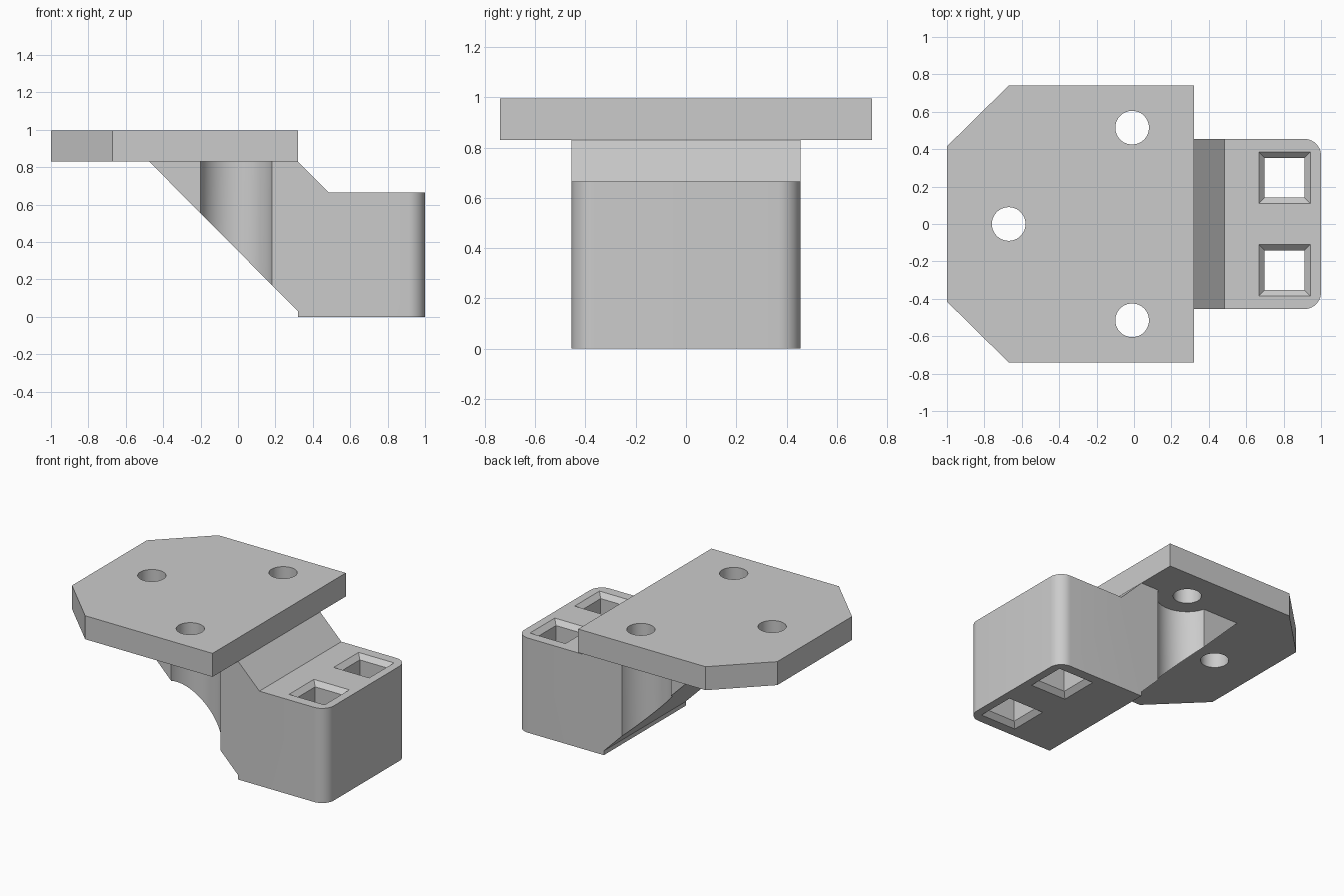
import bpy, bmesh
from math import cos, sin, pi, radians

cube = bpy.data.objects.get("Cube")
if cube:
    bpy.data.objects.remove(cube, do_unlink=True)

grey = bpy.data.materials.new("plain grey")
grey.use_nodes = True
colour = (0.6, 0.6, 0.6, 1)
grey.diffuse_color = colour
grey.node_tree.nodes["Principled BSDF"].inputs["Base Color"].default_value = colour


def loft(name, rings, round_at=None):
    """Closed solid through matching rings of points; optionally rounds the
    upright edges lying at x = round_at."""
    bm = bmesh.new()
    loops = [[bm.verts.new(p) for p in ring] for ring in rings]
    n = len(loops[0])
    for a, b in zip(loops, loops[1:]):
        for i in range(n):
            j = (i + 1) % n
            bm.faces.new((a[i], a[j], b[j], b[i]))
    bm.faces.new(loops[0])
    bm.faces.new(loops[-1])
    bmesh.ops.recalc_face_normals(bm, faces=bm.faces)
    if round_at is not None:
        edges = [e for e in bm.edges
                 if all(abs(v.co.x - round_at) < 1e-4 for v in e.verts)
                 and abs(e.verts[0].co.z - e.verts[1].co.z) > 0.1]
        bmesh.ops.bevel(bm, geom=edges, offset=0.09, segments=10,
                        profile=0.5, affect='EDGES')
    mesh = bpy.data.meshes.new(name)
    bm.to_mesh(mesh)
    bm.free()
    mesh.materials.append(grey)
    ob = bpy.data.objects.new(name, mesh)
    bpy.context.collection.objects.link(ob)
    return ob


def circle(x, y, z, r, n=48):
    return [(x + r * cos(2 * pi * i / n), y + r * sin(2 * pi * i / n), z)
            for i in range(n)]


def square(x, y, z, h):
    return [(x - h, y - h, z), (x + h, y - h, z), (x + h, y + h, z), (x - h, y + h, z)]


def cut(ob, cutters):
    """Subtract the cutters, then discard them."""
    bpy.context.view_layer.objects.active = ob
    for c in cutters:
        c.hide_render = True
        mod = ob.modifiers.new("cut", 'BOOLEAN')
        mod.operation = 'DIFFERENCE'
        mod.solver = 'EXACT'
        mod.object = c
        bpy.ops.object.modifier_apply(modifier=mod.name)
        bpy.data.objects.remove(c, do_unlink=True)


def smooth(ob):
    bpy.ops.object.select_all(action='DESELECT')
    ob.select_set(True)
    bpy.context.view_layer.objects.active = ob
    bpy.ops.object.shade_smooth_by_angle(angle=radians(30))


TOP, UNDER, BLOCK = 0.995, 0.83, 0.665
SCREW_X, SCREW_Y = -0.01, 0.515

# Mounting plate with two clipped corners and three screw holes
outline = [(-1, -0.415), (-0.67, -0.74), (0.32, -0.74),
           (0.32, 0.74), (-0.67, 0.74), (-1, 0.415)]
plate = loft("mounting_plate", [[(x, y, z) for x, y in outline] for z in (UNDER, TOP)])
holes = [(SCREW_X, SCREW_Y), (SCREW_X, -SCREW_Y), (-0.67, 0)]
cut(plate, [loft("screw_cutter", [circle(x, y, z, 0.09) for z in (0.7, 1.1)])
            for x, y in holes])
smooth(plate)

# Sloping arm and socket block, one side profile drawn across the width
profile = [(-0.475, UNDER), (0.32, 0.03), (0.32, 0), (1, 0),
           (1, BLOCK), (0.485, BLOCK), (0.32, UNDER)]
body = loft("arm_and_socket_block",
            [[(x, y, z) for x, z in profile] for y in (-0.455, 0.455)], round_at=1)

# Round screw clearances in the arm, and square sockets flared at both ends
cutters = []
for side in (-1, 1):
    cutters.append(loft("clearance_cutter",
                        [circle(SCREW_X, side * SCREW_Y, z, 0.2, 64) for z in (-0.1, 0.9)]))
    sections = [(-0.03, 0.168), (0.032, 0.106),
                (BLOCK - 0.032, 0.106), (BLOCK + 0.03, 0.168)]
    cutters.append(loft("socket_cutter",
                        [square(0.805, side * 0.248, z, h) for z, h in sections]))
cut(body, cutters)
smooth(body)
